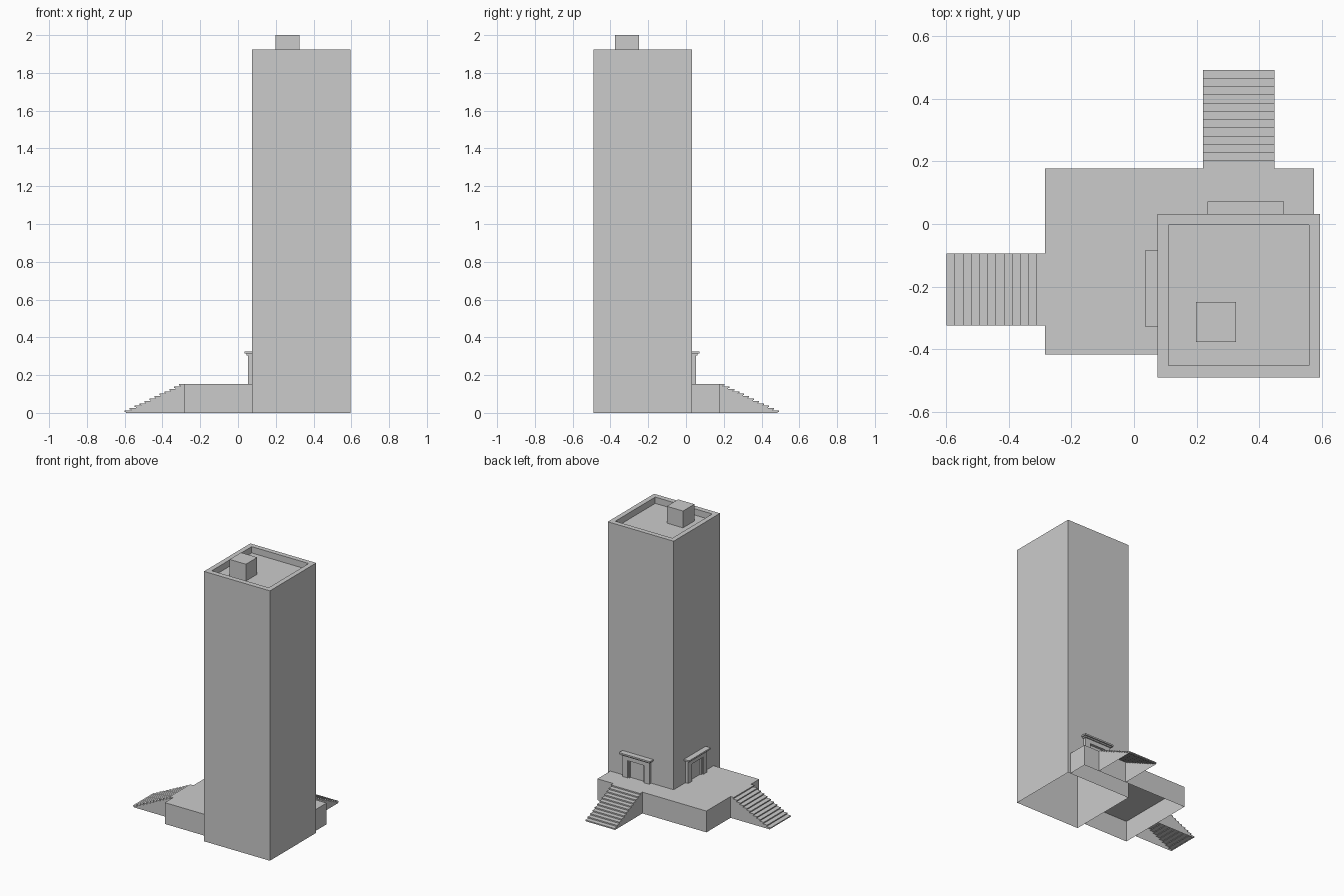
import bpy, bmesh, math
from mathutils import Matrix

if "Cube" in bpy.data.objects:
    bpy.data.objects.remove(bpy.data.objects["Cube"])


def finish(name, bm, place=None):
    if place is not None:
        bm.transform(place)
    bmesh.ops.recalc_face_normals(bm, faces=bm.faces)
    me = bpy.data.meshes.new(name)
    bm.to_mesh(me)
    bm.free()
    ob = bpy.data.objects.new(name, me)
    bpy.context.collection.objects.link(ob)
    return ob


def rect_rings(bm, rings, cap=True):
    """Stack rectangles (x0, x1, y0, y1, z); bottom stays open."""
    prev = None
    for x0, x1, y0, y1, z in rings:
        cur = [bm.verts.new(p) for p in ((x0, y0, z), (x1, y0, z), (x1, y1, z), (x0, y1, z))]
        if prev:
            for i in range(4):
                j = (i + 1) % 4
                bm.faces.new((prev[i], prev[j], cur[j], cur[i]))
        prev = cur
    if cap:
        bm.faces.new(prev)


def box(bm, x0, x1, y0, y1, z0, z1):
    m = Matrix.Translation(((x0 + x1) / 2, (y0 + y1) / 2, (z0 + z1) / 2))
    m = m @ Matrix.Diagonal((x1 - x0, y1 - y0, z1 - z0, 1))
    bmesh.ops.create_cube(bm, size=1, matrix=m)


DECK = 0.152

# Tower with sunken roof, open underneath
bm = bmesh.new()
rect_rings(bm, [(.075, .595, -.49, .032, 0), (.075, .595, -.49, .032, 1.925),
                (.11, .56, -.453, -.003, 1.925), (.11, .56, -.453, -.003, 1.88)])
finish("tower", bm)

# Roof hut
bm = bmesh.new()
rect_rings(bm, [(.198, .326, -.377, -.249, 1.88), (.198, .326, -.377, -.249, 2.0)])
finish("roof_hut", bm)

# L-shaped podium wrapping two tower sides, open underneath
bm = bmesh.new()
plan = [(.075, .032), (.575, .032), (.575, .177), (-.285, .177), (-.285, -.418), (.075, -.418)]
top = [bm.verts.new((x, y, DECK)) for x, y in plan]
low = [bm.verts.new((x, y, 0)) for x, y in plan]
bm.faces.new(top)
for i in range(1, 5):
    bm.faces.new((low[i], low[i + 1], top[i + 1], top[i]))
finish("podium", bm)


# Stairs: stepped profile with small nosings, facing local +y
def stairs(name, place, w=.23, length=.315, n=12):
    bm = bmesh.new()
    run, rise = length / n, DECK / n
    prof = [(0, DECK)]
    for i in range(n):
        y, z = run * (i + 1), DECK - rise * i
        prof += [(y, z), (y, z - rise * .6), (y - run * .25, z - rise * .6),
                 (y - run * .25, z - rise)]
    prof.append((0, 0))
    a = [bm.verts.new((-w / 2, y, z)) for y, z in prof]
    b = [bm.verts.new((w / 2, y, z)) for y, z in prof]
    bm.faces.new(a)
    bm.faces.new(b)
    for i in range(len(prof) - 2):
        bm.faces.new((a[i], a[i + 1], b[i + 1], b[i]))
    finish(name, bm, place)


# Entrance: two jambs, lintel, recessed door and cornice, facing local +y
def entrance(name, place):
    bm = bmesh.new()
    for s in (-1, 1):
        xs = sorted((s * .065, s * .105))
        box(bm, *xs, 0, .022, DECK, .312)
        xs = sorted((s * .055, s * .065))
        box(bm, *xs, 0, .014, DECK, .275)
    box(bm, -.065, .065, 0, .022, .275, .312)
    box(bm, -.055, .055, 0, .004, DECK, .275)
    box(bm, -.112, .112, 0, .03, .305, .314)
    box(bm, -.122, .122, 0, .04, .314, .325)
    finish(name, bm, place)


turn = Matrix.Rotation(math.radians(90), 4, 'Z')
stairs("back_stairs", Matrix.Translation((.335, .177, 0)))
stairs("left_stairs", Matrix.Translation((-.285, -.21, 0)) @ turn)
entrance("back_entrance", Matrix.Translation((.357, .032, 0)))
entrance("left_entrance", Matrix.Translation((.075, -.206, 0)) @ turn)
